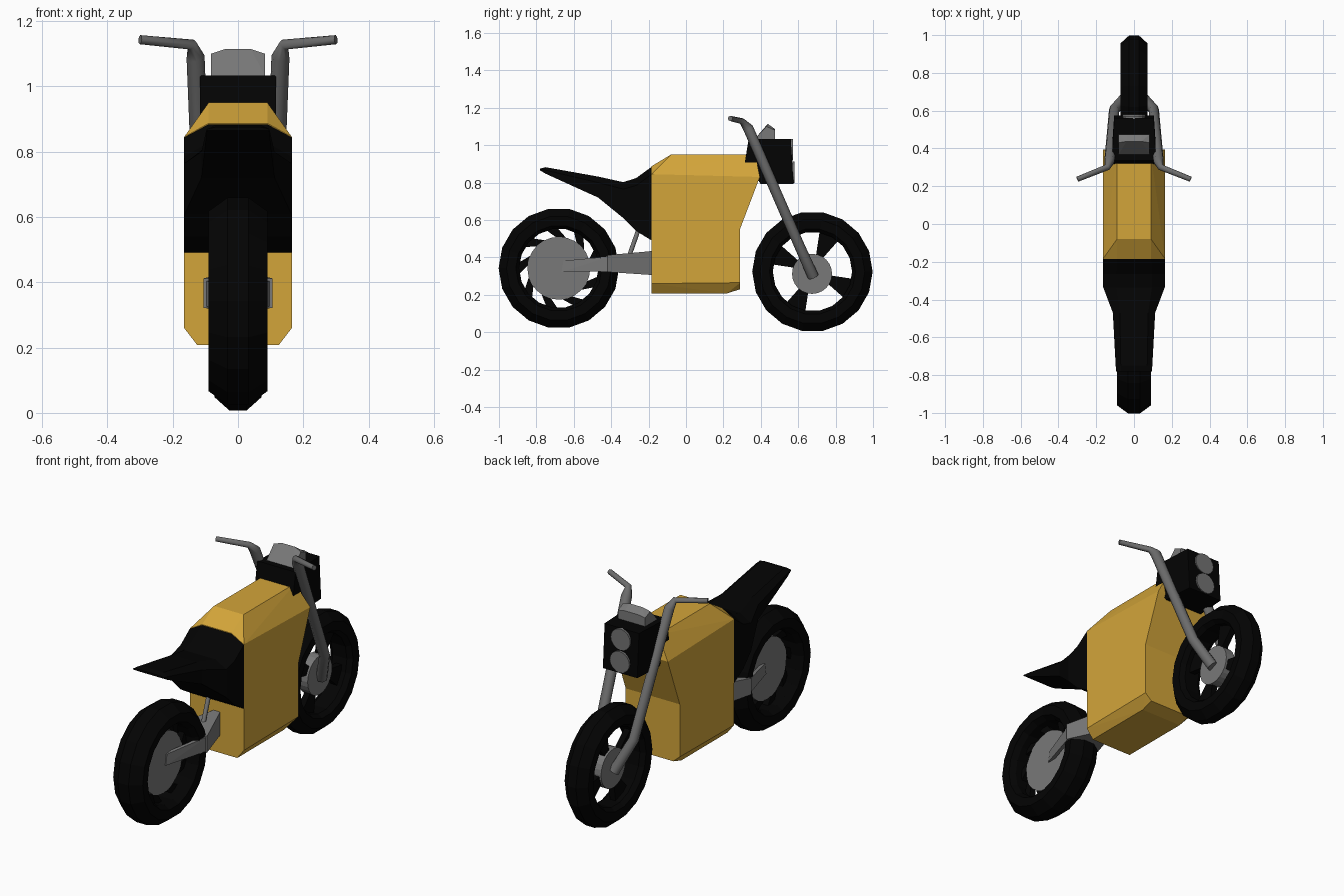
import bpy, bmesh, math

if "Cube" in bpy.data.objects:
    bpy.data.objects.remove(bpy.data.objects["Cube"])


def material(name, rgb):
    m = bpy.data.materials.new(name)
    m.diffuse_color = (*rgb, 1)
    m.use_nodes = True
    m.node_tree.nodes["Principled BSDF"].inputs["Base Color"].default_value = m.diffuse_color
    return m


ORANGE = material("amber paint", (0.65, 0.375, 0.042))
BLACK = material("black", (0.001, 0.001, 0.001))
STEEL = material("steel grey", (0.19, 0.19, 0.19))
FORK = material("fork grey", (0.15, 0.15, 0.15))
LAMP = material("lamp grey", (0.17, 0.17, 0.17))


def finish(bm, name, mat):
    bmesh.ops.recalc_face_normals(bm, faces=bm.faces)
    me = bpy.data.meshes.new(name)
    bm.to_mesh(me)
    bm.free()
    ob = bpy.data.objects.new(name, me)
    bpy.context.collection.objects.link(ob)
    me.materials.append(mat)
    return ob


def add_hull(bm, pts):
    """Convex solid around the points."""
    vs = [bm.verts.new(p) for p in pts]
    r = bmesh.ops.convex_hull(bm, input=vs)
    junk = [g for g in r["geom_interior"] + r["geom_unused"] if isinstance(g, bmesh.types.BMVert)]
    bmesh.ops.delete(bm, geom=list(set(junk)), context='VERTS')


def flatten(bm):
    bmesh.ops.dissolve_limit(bm, angle_limit=0.01, verts=bm.verts, edges=bm.edges)


def sym(pts):
    return [(s * x, y, z) for x, y, z in pts for s in (1, -1)]


def hull(name, pts, mat):
    bm = bmesh.new()
    add_hull(bm, pts)
    flatten(bm)
    return finish(bm, name, mat)


def ring_loft(bm, rings, closed):
    """Skin a list of equal-length vertex rings."""
    rows = [[bm.verts.new(p) for p in r] for r in rings]
    n, k = len(rows), len(rows[0])
    for i in range(n if closed else n - 1):
        a, b = rows[i], rows[(i + 1) % n]
        for j in range(k):
            bm.faces.new((a[j], a[(j + 1) % k], b[(j + 1) % k], b[j]))
    if not closed:
        bm.faces.new(rows[0])
        bm.faces.new(rows[-1])


def polar(c, r, a, x):
    return (x, c[0] + r * math.cos(a), c[1] + r * math.sin(a))


def tyre(name, c, half, sides=18):
    prof = [(0.322, half * 0.36), (0.28, half), (0.23, half * 0.95), (0.212, half * 0.6)]
    prof += [(r, -x) for r, x in reversed(prof)]
    bm = bmesh.new()
    ring_loft(bm, [[polar(c, r, math.tau * i / sides, x) for r, x in prof]
                   for i in range(sides)], True)
    finish(bm, name, BLACK)


def drum(name, c, r, half, mat, sides=24):
    bm = bmesh.new()
    ring_loft(bm, [[polar(c, r, math.tau * i / sides, x) for i in range(sides)]
                   for x in (-half, half)], False)
    finish(bm, name, mat)


def spokes(name, c, count, phase, r0, r1, w0, w1, sweep, half):
    bm = bmesh.new()
    for i in range(count):
        a = math.radians(phase) + math.tau * i / count
        b = a + math.radians(sweep)
        add_hull(bm, [polar(c, r, t + s * w, x) for r, t, w in ((r0, a, w0), (r1, b, w1))
                      for s in (-1, 1) for x in (-half, half)])
    finish(bm, name, BLACK)


def tube(name, path, mat):
    """Round bar through (x, y, z, radius) points."""
    cu = bpy.data.curves.new(name, 'CURVE')
    cu.dimensions = '3D'
    cu.bevel_depth = 1
    cu.bevel_resolution = 2
    cu.use_fill_caps = True
    sp = cu.splines.new('POLY')
    sp.points.add(len(path) - 1)
    for p, (x, y, z, r) in zip(sp.points, path):
        p.co = (x, y, z, 1)
        p.radius = r
    cu.materials.append(mat)
    ob = bpy.data.objects.new(name, cu)
    bpy.context.collection.objects.link(ob)
    bpy.ops.object.select_all(action='DESELECT')
    ob.select_set(True)
    bpy.context.view_layer.objects.active = ob
    bpy.ops.object.convert(target='MESH')


# Wheels, with thin hubs recessed between the tyre walls
REAR, FRONT = (-0.68, 0.342), (0.676, 0.324)
tyre("rear_tyre", REAR, 0.09)
tyre("front_tyre", FRONT, 0.072)
drum("rear_hub", REAR, 0.168, 0.02, STEEL)
drum("front_hub", (0.674, 0.312), 0.107, 0.028, STEEL)
spokes("rear_spokes", REAR, 9, 0, 0.155, 0.225, 0.18, 0.14, 22, 0.017)
spokes("front_spokes", FRONT, 4, 65, 0.09, 0.225, 0.22, 0.26, 0, 0.017)

# Main body: lower block and flared tank, open at the shared seam
bm = bmesh.new()
seam = [(0.165, -0.185, 0.555), (0.165, 0.29, 0.555)]
add_hull(bm, sym(seam + [(0.165, -0.185, 0.26), (0.165, 0.29, 0.265), (0.125, -0.185, 0.208),
                         (0.125, 0.22, 0.208), (0.125, 0.29, 0.23)]))
add_hull(bm, sym(seam + [(0.165, -0.185, 0.845), (0.165, 0.395, 0.83), (0.09, -0.185, 0.887),
                         (0.09, -0.08, 0.95), (0.09, 0.37, 0.95)]))
bmesh.ops.delete(bm, geom=[f for f in bm.faces if all(abs(v.co.z - 0.555) < 1e-4 for v in f.verts)],
                 context='FACES')
bmesh.ops.remove_doubles(bm, verts=bm.verts, dist=1e-4)
flatten(bm)
finish(bm, "body", ORANGE)

# Seat: sections along y as (y, top, shoulder, bottom, top half width, half width)
bm = bmesh.new()
sections = [(-0.183, 0.885, 0.845, 0.49, 0.09, 0.165), (-0.265, 0.825, 0.785, 0.54, 0.095, 0.165),
            (-0.335, 0.802, 0.765, 0.61, 0.095, 0.163), (-0.47, 0.832, 0.80, 0.72, 0.075, 0.112),
            (-0.75, 0.882, 0.866, 0.847, 0.07, 0.097), (-0.78, 0.875, 0.87, 0.865, 0.07, 0.095)]
ring_loft(bm, [[(-t, y, a), (t, y, a), (w, y, b), (w, y, c), (-w, y, c), (-w, y, b)]
               for y, a, b, c, t, w in sections], False)
finish(bm, "seat", BLACK)

# Swingarm: wedge widening to the tyre, then arms closing in on the hub
hull("swingarm", sym([(0.015, -0.17, 0.435), (0.015, -0.17, 0.305),
                      (0.105, -0.42, 0.412), (0.105, -0.42, 0.322)]), STEEL)
for s, side in ((1, "right"), (-1, "left")):
    hull("axle_arm_" + side, [(s * (x + d), y, z) for d in (0, -0.02) for x, y, z in
                              ((0.1, -0.41, 0.405), (0.1, -0.41, 0.326),
                               (0.025, -0.655, 0.382), (0.025, -0.665, 0.322))], STEEL)
tube("shock", [(0, -0.25, 0.56, 0.012), (0, -0.31, 0.39, 0.012)], STEEL)

# Fork legs flowing into the handlebars
for s, side in ((1, "right"), (-1, "left")):
    tube("fork_" + side, [(s * x, y, z, r) for x, y, z, r in
                          ((0.035, 0.68, 0.298, 0.03), (0.105, 0.605, 0.465, 0.028),
                           (0.13, 0.333, 1.09, 0.028), (0.142, 0.30, 1.128, 0.017),
                           (0.30, 0.237, 1.143, 0.014))], FORK)

# Headlight housing, twin lamps, instrument pod
hull("headlight_housing", sym([(0.117, 0.335, 1.033), (0.117, 0.315, 0.91), (0.117, 0.40, 0.792),
                               (0.105, 0.575, 0.792), (0.105, 0.56, 1.033)]), BLACK)
for name, y, z in (("upper_lamp", 0.555, 0.976), ("lower_lamp", 0.563, 0.855)):
    bm = bmesh.new()
    ring_loft(bm, [[(0.06 * math.cos(math.tau * i / 16), y + d, z + 0.058 * math.sin(math.tau * i / 16))
                    for i in range(16)] for d in (0, 0.017)], False)
    finish(bm, name, LAMP)
hull("instrument_pod", sym([(0.083, 0.365, 1.03), (0.083, 0.475, 1.03), (0.083, 0.475, 1.08),
                            (0.083, 0.43, 1.10), (0.04, 0.437, 1.114), (0.04, 0.475, 1.087)]), STEEL)
